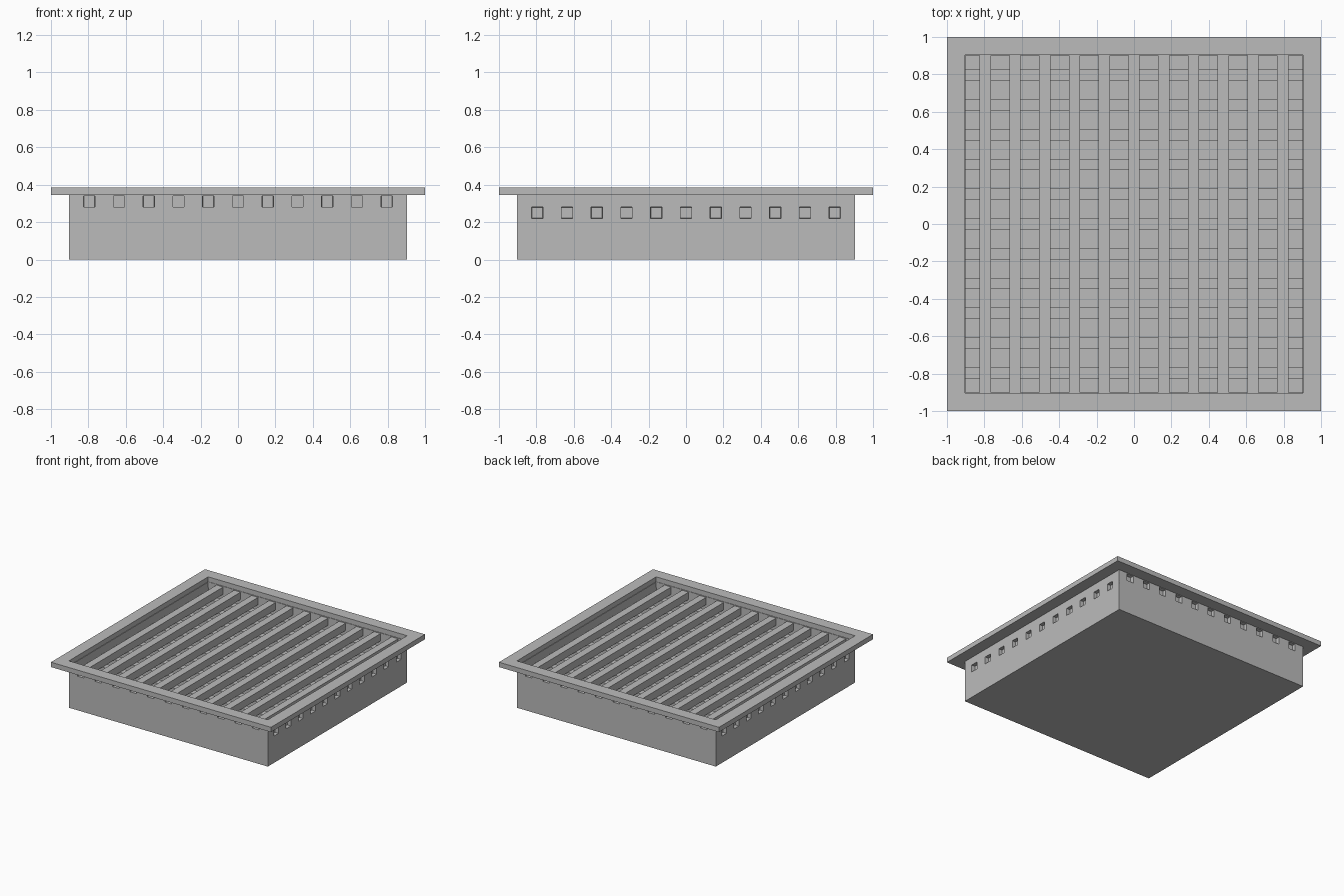
import bpy
import bmesh
from mathutils import Matrix, Vector

cube = bpy.data.objects.get("Cube")
if cube:
    bpy.data.objects.remove(cube, do_unlink=True)

WALL = 0.904        # half width of the tray
RIM_LOW, RIM_TOP = 0.345, 0.385
BAR = 0.06          # square bar section
COUNT, PITCH = 11, 0.159
LOWER_Z, UPPER_Z = 0.25, 0.31
RECESS = 0.03       # depth of the hollow bar ends

grey = bpy.data.materials.new("plain grey")
grey.use_nodes = True
grey.diffuse_color = (0.5, 0.5, 0.5, 1)
grey.node_tree.nodes["Principled BSDF"].inputs["Base Color"].default_value = (0.5, 0.5, 0.5, 1)

centres = [(i - (COUNT - 1) / 2) * PITCH for i in range(COUNT)]


def finish(name, bm):
    bmesh.ops.remove_doubles(bm, verts=bm.verts, dist=0.0001)
    bmesh.ops.recalc_face_normals(bm, faces=bm.faces)
    mesh = bpy.data.meshes.new(name)
    bm.to_mesh(mesh)
    bm.free()
    mesh.materials.append(grey)
    obj = bpy.data.objects.new(name, mesh)
    bpy.context.collection.objects.link(obj)
    return obj


def add_wall(bm, turn, bar_z):
    """Front wall with a row of square openings, turned into place."""
    cuts = [-WALL] + [c + s * BAR / 2 for c in centres for s in (-1, 1)] + [WALL]
    levels = [0, bar_z - BAR / 2, bar_z + BAR / 2, RIM_LOW]
    rot = Matrix.Rotation(turn, 3, "Z")
    for i, (a, b) in enumerate(zip(cuts, cuts[1:])):
        for j, (low, high) in enumerate(zip(levels, levels[1:])):
            if i % 2 == 1 and j == 1:
                continue
            corners = [(a, low), (b, low), (b, high), (a, high)]
            bm.faces.new([bm.verts.new(rot @ Vector((x, -WALL, z))) for x, z in corners])


# Tray: floor and four pierced walls
bm = bmesh.new()
quarter = 1.5707963
for k in range(4):
    add_wall(bm, k * quarter, UPPER_Z if k % 2 == 0 else LOWER_Z)
bmesh.ops.remove_doubles(bm, verts=bm.verts, dist=0.0001)
base_edges = [e for e in bm.edges if all(v.co.z < 0.001 for v in e.verts)]
bmesh.ops.contextual_create(bm, geom=base_edges)
tray = finish("tray", bm)
shell = tray.modifiers.new("sheet thickness", "SOLIDIFY")
shell.thickness = 0.004
shell.offset = -1

# Rim: flat square frame swept from a rectangular section
bm = bmesh.new()
section = [(WALL, RIM_LOW), (1, RIM_LOW), (1, RIM_TOP), (WALL, RIM_TOP)]
loops = [[bm.verts.new((sx * h, sy * h, z)) for sx, sy in ((-1, -1), (1, -1), (1, 1), (-1, 1))]
         for h, z in section]
for a, b in zip(loops, loops[1:] + loops[:1]):
    for k in range(4):
        n = (k + 1) % 4
        bm.faces.new((a[k], a[n], b[n], b[k]))
finish("rim", bm)


def make_bar(name, centre, z, along_x):
    """Square bar spanning the tray, with shallow hollow ends."""
    bm = bmesh.new()
    size = (2 * WALL, BAR, BAR) if along_x else (BAR, 2 * WALL, BAR)
    place = (0, centre, z) if along_x else (centre, 0, z)
    bmesh.ops.create_cube(bm, size=1, matrix=Matrix.Translation(place) @ Matrix.Diagonal((*size, 1)))
    axis = 0 if along_x else 1
    bm.normal_update()
    ends = [f for f in bm.faces if abs(f.normal[axis]) > 0.9]
    bmesh.ops.inset_individual(bm, faces=ends, thickness=0.002)
    for f in ends:
        shift = RECESS if f.calc_center_median()[axis] < 0 else -RECESS
        for v in f.verts:
            v.co[axis] += shift
    finish(name, bm)


# Grating: lower bars run sideways, upper bars run front to back
for i, c in enumerate(centres):
    make_bar(f"lower_bar_{i + 1}", c, LOWER_Z, True)
    make_bar(f"upper_bar_{i + 1}", c, UPPER_Z, False)
